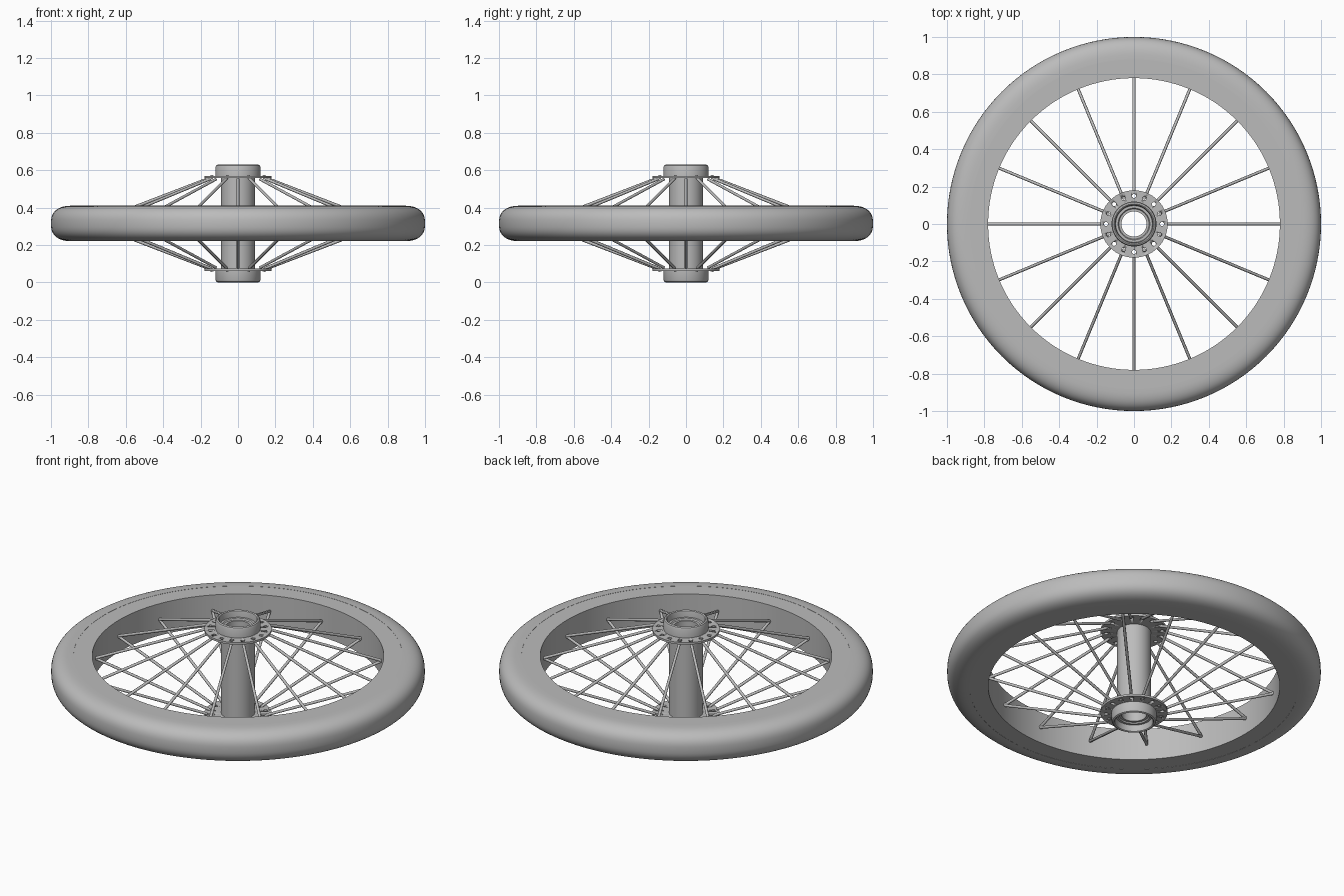
import bpy, bmesh
from math import cos, sin, pi, radians
from mathutils import Vector

cube = bpy.data.objects.get("Cube")
if cube:
    bpy.data.objects.remove(cube)

grey = bpy.data.materials.new("plain grey")
grey.use_nodes = True
colour = (0.5, 0.5, 0.5, 1)
grey.diffuse_color = colour
grey.node_tree.nodes["Principled BSDF"].inputs["Base Color"].default_value = colour

MID = 0.315          # height of the wheel's middle plane
SPOKES = 16


def finish(bm, name, angle=35):
    bmesh.ops.recalc_face_normals(bm, faces=bm.faces)
    mesh = bpy.data.meshes.new(name)
    bm.to_mesh(mesh)
    bm.free()
    mesh.materials.append(grey)
    obj = bpy.data.objects.new(name, mesh)
    bpy.context.collection.objects.link(obj)
    bpy.ops.object.select_all(action='DESELECT')
    obj.select_set(True)
    bpy.context.view_layer.objects.active = obj
    bpy.ops.object.shade_smooth_by_angle(angle=radians(angle))
    return obj


def lathe(name, profile, steps=96):
    """Turn a closed (radius, height from middle) profile about z."""
    bm = bmesh.new()
    rings = [[bm.verts.new((r * cos(2 * pi * i / steps), r * sin(2 * pi * i / steps), MID + h))
              for r, h in profile] for i in range(steps)]
    n = len(profile)
    for i in range(steps):
        a, b = rings[i], rings[(i + 1) % steps]
        for j in range(n):
            k = (j + 1) % n
            bm.faces.new((a[j], b[j], b[k], a[k]))
    return finish(bm, name)


def tube(bm, points, radius=0.008, sides=8):
    """Sweep a round rod along points lying in one vertical plane."""
    points = [Vector(p) for p in points]
    radial = Vector((points[-1].x, points[-1].y, 0)).normalized()
    across = Vector((0, 0, 1)).cross(radial)
    rings = []
    for i, p in enumerate(points):
        along = (points[min(i + 1, len(points) - 1)] - points[max(i - 1, 0)]).normalized()
        normal = along.cross(across)
        rings.append([bm.verts.new(p + radius * (cos(2 * pi * s / sides) * across
                                                 + sin(2 * pi * s / sides) * normal))
                      for s in range(sides)])
    for a, b in zip(rings, rings[1:]):
        for s in range(sides):
            t = (s + 1) % sides
            bm.faces.new((a[s], a[t], b[t], b[s]))
    bm.faces.new(rings[0])
    bm.faces.new(rings[-1][::-1])


# Tyre: rounded outer section
arc = []
for i in range(25):
    a = pi / 2 - pi * i / 24
    c, s = max(cos(a), 0), sin(a)
    arc.append((0.88 + 0.12 * c ** 0.77, 0.095 * abs(s) ** 0.77 * (1 if s > 0 else -1)))
lathe("tyre", arc, 128)

# Rim: flat band inside the tyre
lathe("rim", [(0.78, 0.094), (0.882, 0.094), (0.882, -0.094), (0.78, -0.094)], 128)

# Hub barrel
lathe("hub_barrel", [(0.067, 0.262), (0.09, 0.262), (0.09, -0.262), (0.067, -0.262)], 64)

for side, label in ((1, "upper"), (-1, "lower")):
    # Bearing cup with a rounded lip and stepped recess
    cup = [(0.067, 0.245), (0.12, 0.245), (0.12, 0.302), (0.116, 0.311), (0.108, 0.315),
           (0.102, 0.311), (0.1, 0.302), (0.098, 0.275), (0.085, 0.275), (0.08, 0.268), (0.067, 0.268)]
    lathe(label + "_bearing_cup", [(r, side * h) for r, h in cup], 64)

    # Spoke flange, drilled with a ring of holes
    flange = lathe(label + "_flange", [(r, side * h) for r, h in
                   ((0.085, 0.242), (0.18, 0.242), (0.18, 0.254), (0.085, 0.254))], 64)
    bm = bmesh.new()
    for i in range(SPOKES):
        a = 2 * pi * i / SPOKES
        ret = bmesh.ops.create_cone(bm, cap_ends=True, segments=12, radius1=0.011,
                                    radius2=0.011, depth=0.06)
        bmesh.ops.translate(bm, verts=ret["verts"],
                            vec=(0.15 * cos(a), 0.15 * sin(a), MID + side * 0.248))
    cutter = finish(bm, label + "_hole_cutter")
    cutter.hide_render = True
    cutter.hide_set(True)
    drill = flange.modifiers.new("drill", 'BOOLEAN')
    drill.object = cutter
    drill.solver = 'EXACT'
    bpy.context.view_layer.objects.active = flange
    bpy.ops.object.modifier_apply(modifier=drill.name)
    bpy.data.objects.remove(cutter)

    # Spokes: every second one hooks through its flange hole
    bm = bmesh.new()
    for i in range(SPOKES):
        a = 2 * pi * i / SPOKES
        path = [(0.168, 0.236), (0.783, 0)]
        if i % 2:
            path = [(0.15, 0.258), (0.151, 0.247), (0.162, 0.238), (0.783, 0)]
        tube(bm, [(r * cos(a), r * sin(a), MID + side * h) for r, h in path])
    finish(bm, label + "_spokes", 50)
